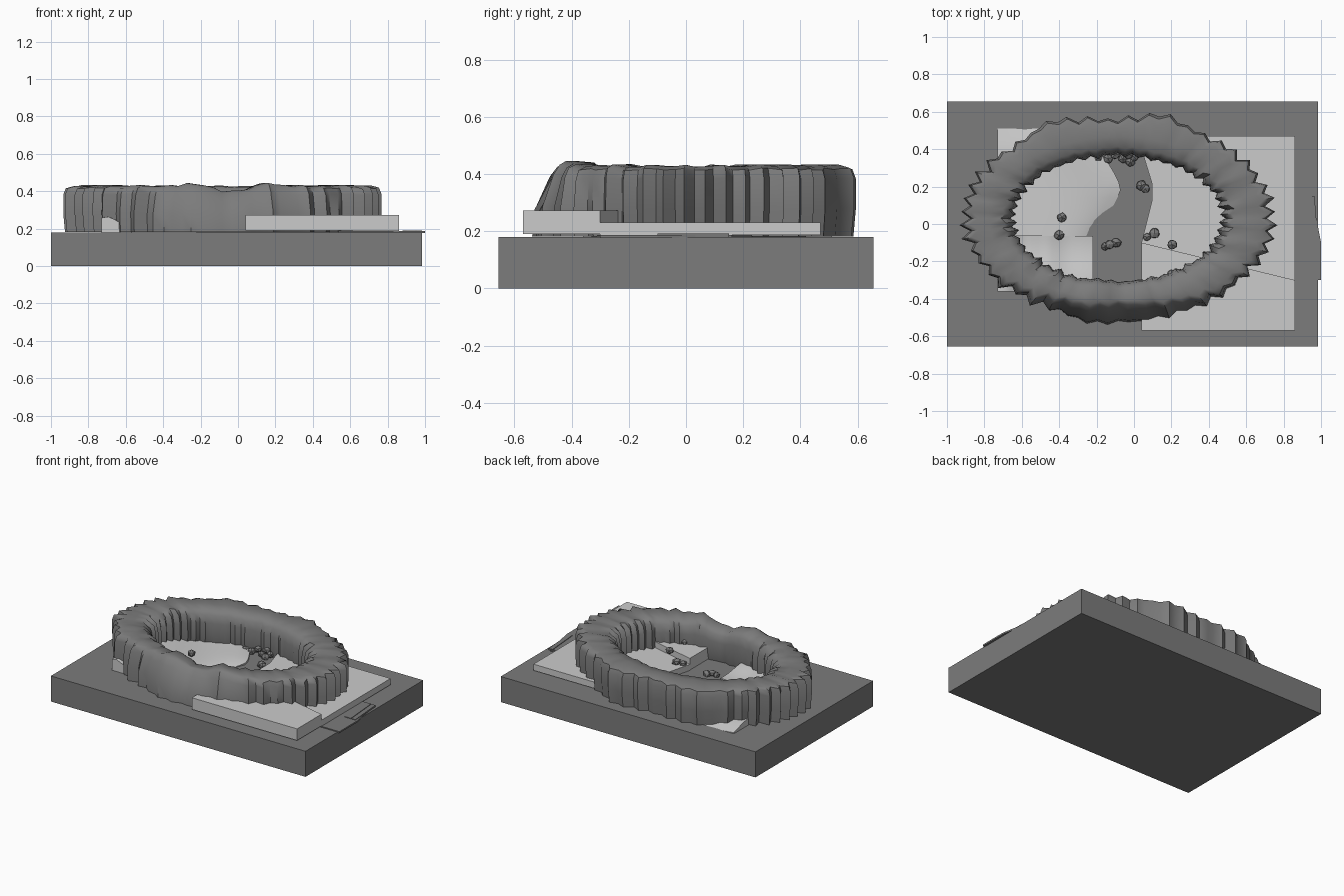
import bpy, bmesh, math, random
from mathutils import Vector

if "Cube" in bpy.data.objects:
    bpy.data.objects.remove(bpy.data.objects["Cube"])

random.seed(4)
LIGHT = bpy.data.materials.new("light_stone")
LIGHT.diffuse_color = (0.62, 0.62, 0.62, 1)
LIGHT.use_nodes = True
LIGHT.node_tree.nodes["Principled BSDF"].inputs["Base Color"].default_value = LIGHT.diffuse_color
DARK = bpy.data.materials.new("dark_stone")
DARK.diffuse_color = (0.2, 0.2, 0.2, 1)
DARK.use_nodes = True
DARK.node_tree.nodes["Principled BSDF"].inputs["Base Color"].default_value = DARK.diffuse_color


def finish(name, bm, mat, smooth=None):
    bmesh.ops.recalc_face_normals(bm, faces=bm.faces)
    me = bpy.data.meshes.new(name)
    bm.to_mesh(me)
    bm.free()
    ob = bpy.data.objects.new(name, me)
    bpy.context.collection.objects.link(ob)
    me.materials.append(mat)
    if smooth:
        bpy.ops.object.select_all(action='DESELECT')
        ob.select_set(True)
        bpy.context.view_layer.objects.active = ob
        bpy.ops.object.shade_smooth_by_angle(angle=math.radians(smooth))
    return ob


def slab(name, outline, z0, z1, mat):
    bm = bmesh.new()
    f = bm.faces.new([bm.verts.new((x, y, z0)) for x, y in outline])
    r = bmesh.ops.extrude_face_region(bm, geom=[f])
    for v in r["geom"]:
        if isinstance(v, bmesh.types.BMVert):
            v.co.z = z1
    return finish(name, bm, mat)


# Plinth
slab("base", [(-1, -.655), (.985, -.655), (.985, .655), (-1, .655)], 0, .18, DARK)

# Thin stream bed crossing the middle and running out to the right edge
slab("stream_bed", [(-.38, -.3), (.04, -.33), (.86, -.3), (1, -.3), (1, -.1),
                    (.95, .16), (.86, .16), (.04, .42), (-.3, .42)], .176, .187, DARK)
for i, (x, w) in enumerate([(.9, .05), (.955, .03)]):
    slab(f"outlet_plank_{i}", [(x, -.1), (x + w, -.1), (x + w - .02, .15), (x - .02, .15)],
         .18, .191, DARK)

# Right bank: raised front slab and lower back slab
slab("right_bank_front", [(.04, -.57), (.86, -.57), (.86, -.3), (.04, -.1)], .19, .272, LIGHT)
slab("right_bank_back", [(.04, -.1), (.86, -.3), (.86, .47), (.04, .47), (.04, .4),
                         (.095, .22), (.095, .12)], .186, .23, LIGHT)


# Left bank: undulating ground with skirts
def bank(name, y0, y1, edge, height, n=14):
    bm = bmesh.new()
    rows = []
    for j in range(n + 1):
        y = y0 + (y1 - y0) * j / n
        xr = edge(y)
        row = []
        for i in range(n + 1):
            x = -.73 + (xr + .73) * i / n
            row.append(bm.verts.new((x, y, height(x, y, i / n))))
        rows.append(row)
    for a, b in zip(rows, rows[1:]):
        for i in range(n):
            bm.faces.new((a[i], a[i + 1], b[i + 1], b[i]))
    border = [e for e in bm.edges if e.is_boundary]
    r = bmesh.ops.extrude_edge_only(bm, edges=border)
    for v in r["geom"]:
        if isinstance(v, bmesh.types.BMVert):
            v.co.z = .178
    return finish(name, bm, LIGHT, 35)


bank("left_bank_back", -.065, .51,
     lambda y: -.07 - .15 * min(1, abs(y - .19) / .25) ** 1.3,
     lambda x, y, u: .222 + .018 * math.sin(7 * x + 5 * y) - .03 * u ** 6
     - .025 * max(0, (y - .4) / .11))
bank("left_bank_front", -.36, -.065, lambda y: -.22,
     lambda x, y, u: .225 + .03 * math.cos(26 * (x + .7)) * (1 - u) + .012 * math.sin(14 * y))


# Rock ring: boxy rounded section lofted round an ellipse with jagged stations
PROFILE = [(-.88, .182), (-1, .24), (-.98, .34), (-.88, .395), (-.58, .425), (0, .43),
           (.62, .43), (.9, .418), (1, .385), (1, .28), (.93, .182)]
bm = bmesh.new()
loops = []
N = 96
for k in range(N):
    t = 2 * math.pi * k / N
    c, s = math.cos(t), math.sin(t)
    jag = (.024 if k % 2 else -.018) * (.35 + .65 * abs(c)) + random.uniform(-.012, .012)
    front = max(0, -s) ** 6
    cx = -.085 + .69 * c
    cy = .03 + .435 * s
    # back bulges either side of a dip
    bulge = .04 * sum(math.exp(-((cx - b) / .09) ** 2) for b in (-.37, .1)) if s > .5 else 0
    # front gap is lower, flanked by small crests
    lift = 0
    if s < -.5:
        lift = -.03 * math.exp(-((cx + .03) / .1) ** 4)
        lift += .016 * sum(math.exp(-((cx - b) / .04) ** 2) for b in (-.25, .14))
    lift += random.uniform(-.006, .004)
    d = Vector((c * .13, s * .097, 0))
    u = Vector((c, s, 0))
    loop = []
    for w, z in PROFILE:
        h = (z - .18) / .25
        off = jag * (1 if w > 0 else -.6) * min(1, abs(w) * 1.2)
        p = Vector((cx, cy, 0)) + d * w + u * (off + (bulge if w > 0 else 0) * w)
        if w > 0:       # sloping outer face at the front
            p += u * front * w * (.03 - .11 * h ** 2)
        p.z = z + lift * h
        loop.append(bm.verts.new(p))
    loops.append(loop)
m = len(PROFILE)
for k in range(N):
    a, b = loops[k], loops[(k + 1) % N]
    for i in range(m):
        bm.faces.new((a[i], a[(i + 1) % m], b[(i + 1) % m], b[i]))
finish("rock_ring", bm, DARK, 45)

# Loose stones scattered inside the ring
STONES = [(-.19, .36, .2), (-.14, .35, .2), (-.1, .37, .22), (-.06, .35, .2), (-.03, .37, .23),
          (0, .36, .21), (-.02, .33, .2), (.04, .205, .21), (.06, .19, .21), (-.385, .035, .24),
          (-.4, -.06, .23), (-.155, -.12, .2), (-.13, -.11, .21), (-.095, -.1, .2),
          (.07, -.07, .24), (.11, -.05, .25), (.205, -.11, .28), (.2, -.27, .28)]
bm = bmesh.new()
for x, y, z in STONES:
    r = bmesh.ops.create_icosphere(bm, subdivisions=1, radius=random.uniform(.024, .031))
    turn = random.uniform(0, 3)
    for v in r["verts"]:
        v.co *= random.uniform(.88, 1.08)
        px, py = v.co.x, v.co.y
        v.co.x = px * math.cos(turn) - py * math.sin(turn) + x
        v.co.y = px * math.sin(turn) + py * math.cos(turn) + y
        v.co.z = v.co.z * .85 + z
finish("loose_stones", bm, DARK)
